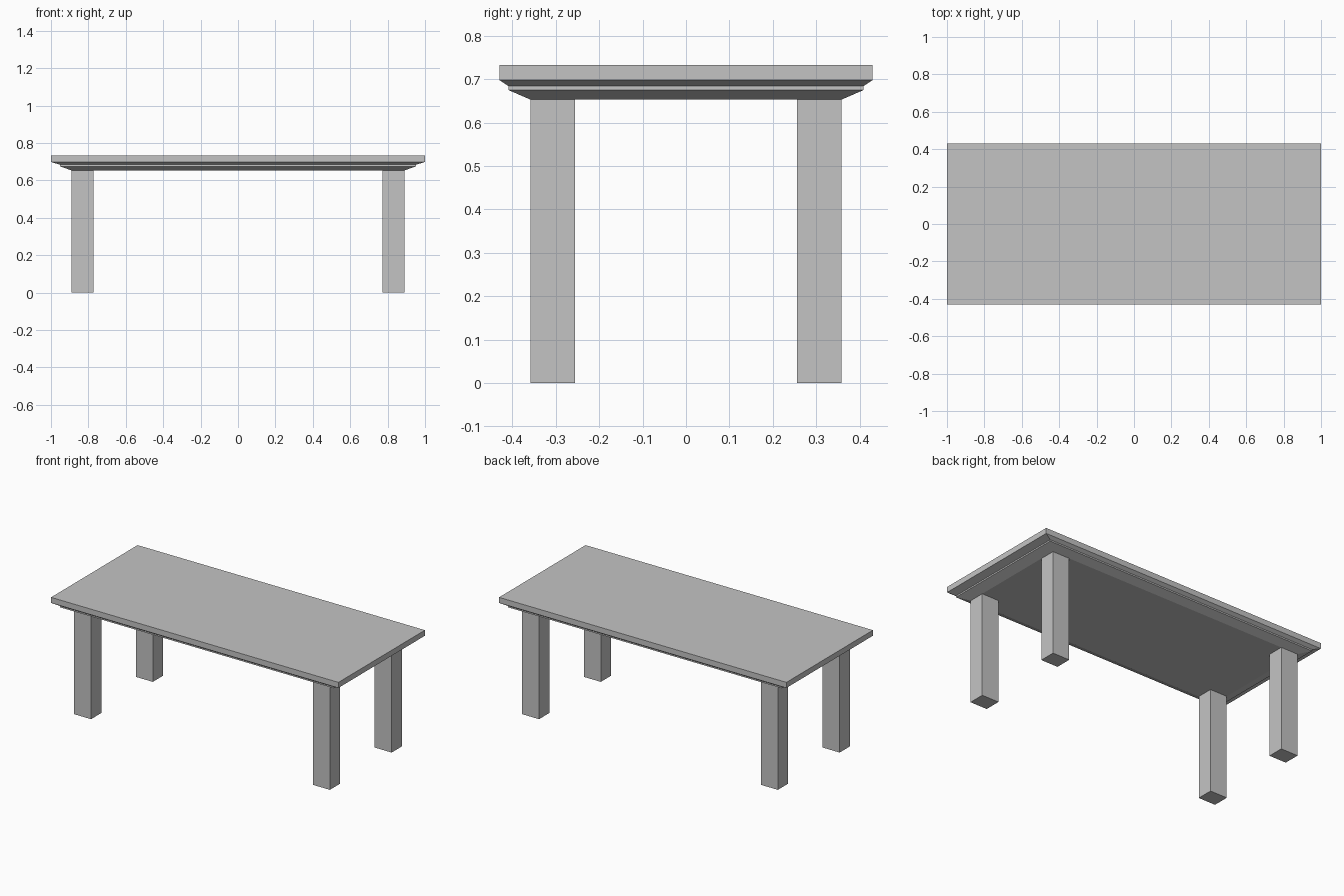
import bpy
import bmesh

cube = bpy.data.objects.get("Cube")
if cube:
    bpy.data.objects.remove(cube, do_unlink=True)

grey = bpy.data.materials.new("plain grey")
grey.use_nodes = True
colour = (0.55, 0.55, 0.55, 1)
grey.diffuse_color = colour
grey.node_tree.nodes["Principled BSDF"].inputs["Base Color"].default_value = colour


def stacked_rings(name, rings, centre=(0, 0)):
    """Closed solid through rectangular rings of (half x, half y, z), bottom to top."""
    bm = bmesh.new()
    loops = []
    for hx, hy, z in rings:
        corners = [(-1, -1), (1, -1), (1, 1), (-1, 1)]
        loops.append([bm.verts.new((sx * hx, sy * hy, z)) for sx, sy in corners])
    for low, high in zip(loops, loops[1:]):
        for i in range(4):
            j = (i + 1) % 4
            bm.faces.new((low[i], low[j], high[j], high[i]))
    bm.faces.new(loops[0][::-1])
    bm.faces.new(loops[-1])
    mesh = bpy.data.meshes.new(name)
    bm.to_mesh(mesh)
    bm.free()
    mesh.materials.append(grey)
    obj = bpy.data.objects.new(name, mesh)
    obj.location = (*centre, 0)
    bpy.context.collection.objects.link(obj)
    return obj


# Table top with a stepped, chamfered underside
UNDERSIDE = 0.653
stacked_rings("table_top", [
    (0.89, 0.358, UNDERSIDE),
    (0.953, 0.409, 0.675),
    (0.953, 0.409, 0.684),
    (1.0, 0.43, 0.698),
    (1.0, 0.43, 0.733),
])

# Four square-cut legs, flush with the underside's corners
for side, sx in (("right", -1), ("left", 1)):
    for end, sy in (("front", -1), ("back", 1)):
        stacked_rings(f"{end}_{side}_leg",
                      [(0.059, 0.051, 0), (0.059, 0.051, UNDERSIDE)],
                      (sx * 0.831, sy * 0.307))
